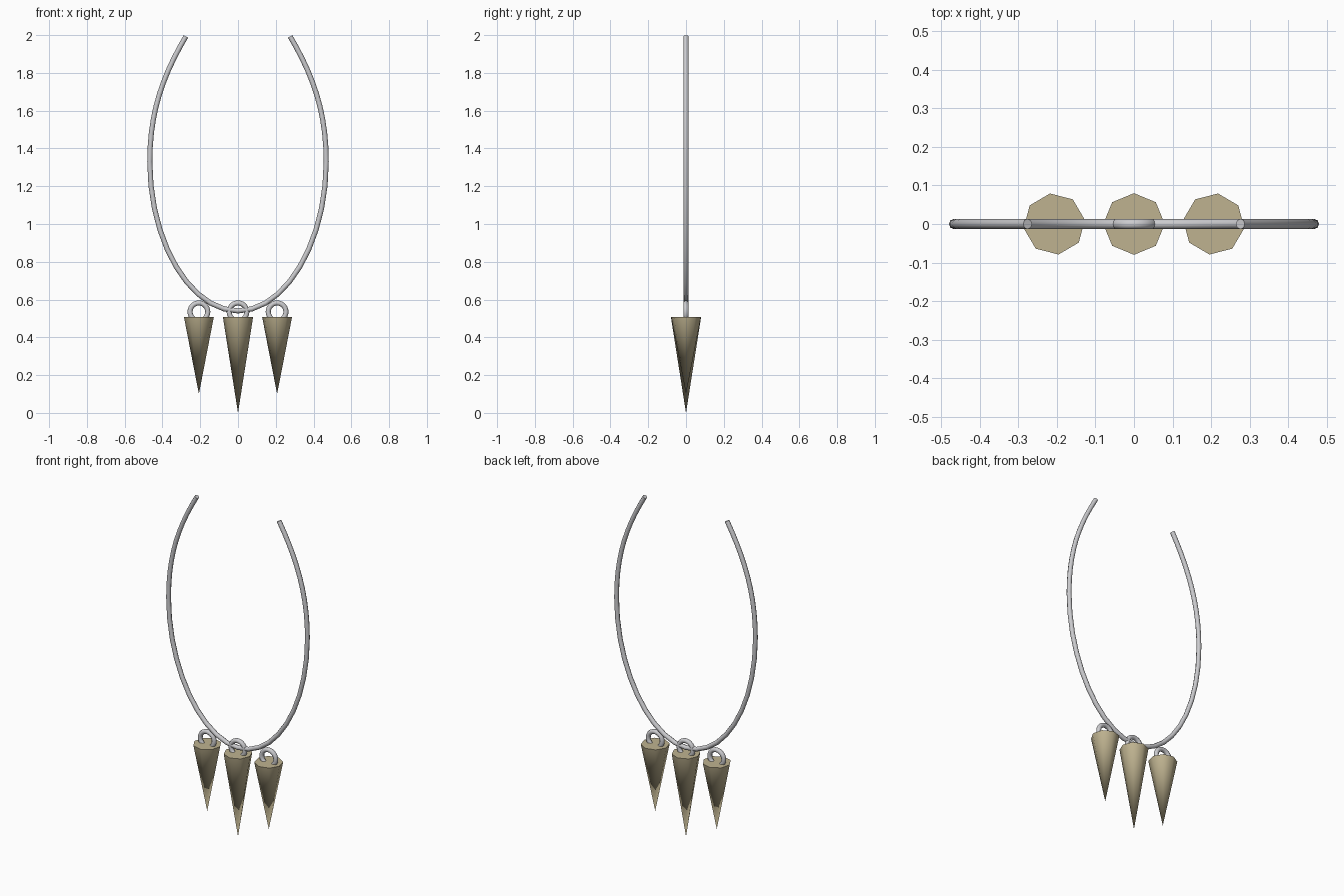
import bpy
from math import radians

cube = bpy.data.objects.get("Cube")
if cube:
    bpy.data.objects.remove(cube)


def make_material(name, colour):
    mat = bpy.data.materials.new(name)
    mat.use_nodes = True
    mat.diffuse_color = (*colour, 1)
    for node in mat.node_tree.nodes:
        if node.type == "BSDF_PRINCIPLED":
            node.inputs["Base Color"].default_value = (*colour, 1)
    return mat


silver = make_material("silver", (0.6, 0.6, 0.62))
bone = make_material("bone", (0.52, 0.45, 0.28))


def finish(name, mat, angle):
    obj = bpy.context.object
    obj.name = name
    obj.data.materials.clear()
    obj.data.materials.append(mat)
    bpy.ops.object.shade_smooth_by_angle(angle=radians(angle))
    return obj


# Open neck wire: (point, incoming handle, outgoing handle) in x, z
half = [((0.467, 1.33), (0.467, 0.90), (0.467, 1.60)),
        ((0.276, 1.993), (0.395, 1.79), (0.22, 2.08))]
mirrored = [tuple((-x, z) for x, z in (p, out, inn)) for p, inn, out in reversed(half)]
knots = mirrored + [((0, 0.54), (-0.25, 0.54), (0.25, 0.54))] + half

curve = bpy.data.curves.new("neck_wire", "CURVE")
curve.dimensions = "3D"
curve.resolution_u = 10
curve.bevel_depth = 0.0135
curve.bevel_resolution = 2
curve.use_fill_caps = True
spline = curve.splines.new("BEZIER")
spline.bezier_points.add(len(knots) - 1)
for bp, (p, inn, out) in zip(spline.bezier_points, knots):
    bp.handle_left_type = bp.handle_right_type = "FREE"
    bp.co = (p[0], 0, p[1])
    bp.handle_left = (inn[0], 0, inn[1])
    bp.handle_right = (out[0], 0, out[1])
wire = bpy.data.objects.new("neck_wire", curve)
bpy.context.collection.objects.link(wire)
bpy.ops.object.select_all(action="DESELECT")
bpy.context.view_layer.objects.active = wire
wire.select_set(True)
bpy.ops.object.convert(target="MESH")
finish("neck_wire", silver, 60)

# Spike pendants, each hanging from a ring
top = 0.508
for side, x, tip, turn in (("right", -0.207, 0.1, 8),
                           ("middle", 0, 0, 0),
                           ("left", 0.207, 0.1, -8)):
    bpy.ops.mesh.primitive_cone_add(
        vertices=8, radius1=0.08, radius2=0, depth=top - tip,
        location=(x, 0, (top + tip) / 2),
        rotation=(radians(180), 0, radians(turn)))
    finish(f"{side}_spike", bone, 50)
    bpy.ops.mesh.primitive_torus_add(
        major_segments=24, minor_segments=10, major_radius=0.047,
        minor_radius=0.0135, location=(x, 0, 0.535),
        rotation=(radians(90), 0, 0))
    finish(f"{side}_ring", silver, 60)
